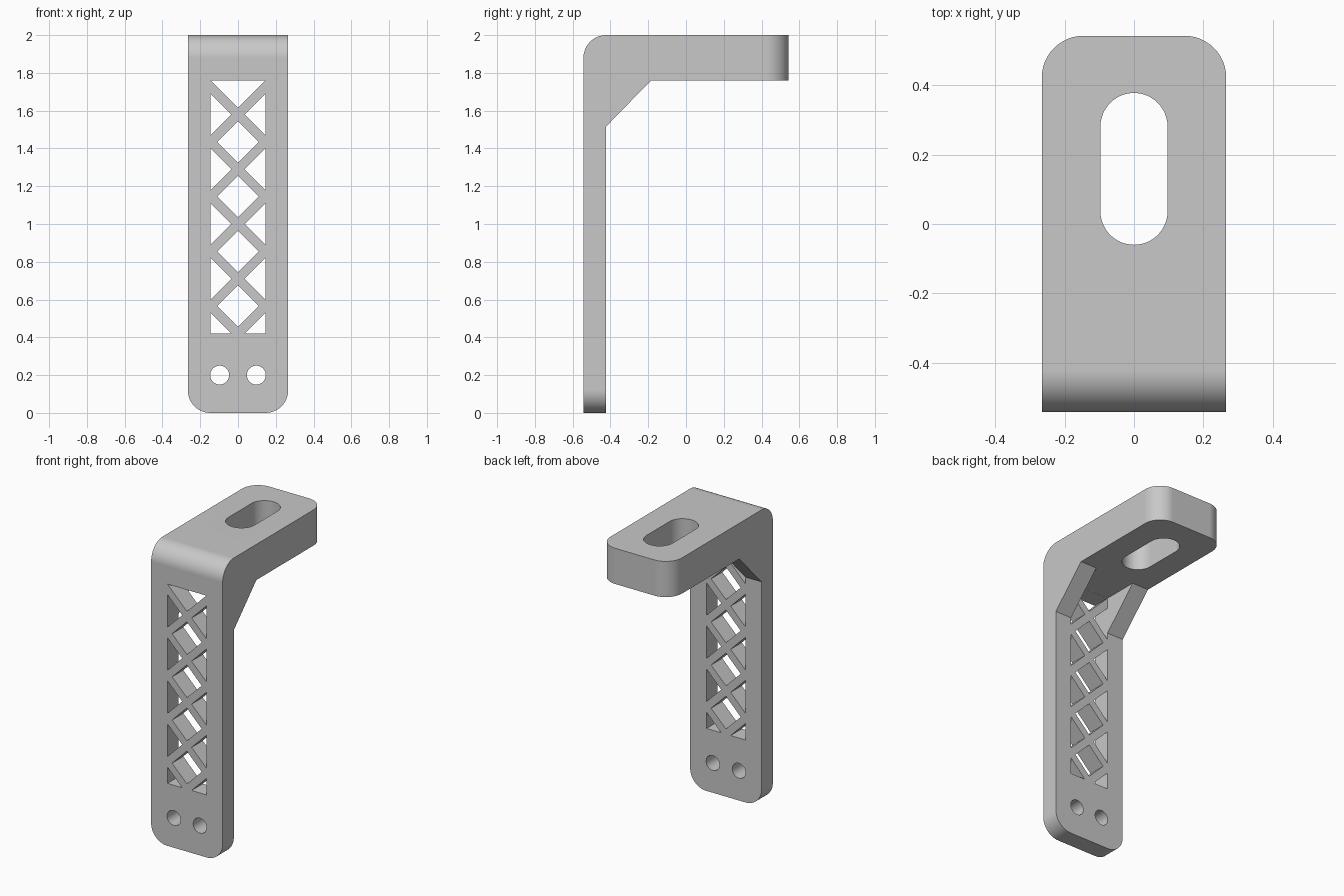
import bpy, bmesh, math
from mathutils import Vector

cube = bpy.data.objects.get("Cube")
if cube:
    bpy.data.objects.remove(cube, do_unlink=True)

HALF, RIB = 0.266, 0.145            # half width, inner side of the ribs
FRONT, BACK, END = -0.543, -0.424, 0.543
TOP, UNDER = 2.0, 1.76
ROUND = 0.12

grey = bpy.data.materials.new("light grey")
grey.use_nodes = True
grey.diffuse_color = (0.58, 0.58, 0.58, 1)
grey.node_tree.nodes["Principled BSDF"].inputs["Base Color"].default_value = grey.diffuse_color


def make_object(name, bm):
    bmesh.ops.recalc_face_normals(bm, faces=bm.faces[:])
    mesh = bpy.data.meshes.new(name)
    bm.to_mesh(mesh)
    bm.free()
    mesh.materials.append(grey)
    obj = bpy.data.objects.new(name, mesh)
    bpy.context.collection.objects.link(obj)
    return obj


# Bracket: an L profile swept across, with a sloping rib along each side
profile = {
    "foot_front": (FRONT, 0), "top_front": (FRONT, TOP), "top_end": (END, TOP),
    "under_end": (END, UNDER), "rib_top": (-0.185, UNDER), "corner": (BACK, UNDER),
    "rib_foot": (BACK, 1.515), "foot_back": (BACK, 0),
}
ribbed = [k for k in profile if k != "corner"]
bm = bmesh.new()
rings = []
for x in (-HALF, -RIB, RIB, HALF):
    names = profile if abs(x) == RIB else ribbed
    rings.append({k: bm.verts.new((x, *profile[k])) for k in names})
for i, names in enumerate((ribbed, list(profile), ribbed)):
    a, b = rings[i], rings[i + 1]
    for p, q in zip(names, names[1:] + names[:1]):
        bm.faces.new((a[p], a[q], b[q], b[p]))
for ring in (rings[0], rings[3]):
    bm.faces.new([ring[k] for k in ribbed])
for ring in rings[1:3]:
    bm.faces.new([ring[k] for k in ("rib_top", "corner", "rib_foot")])
bmesh.ops.recalc_face_normals(bm, faces=bm.faces[:])
bmesh.ops.dissolve_limit(bm, angle_limit=0.001, verts=bm.verts[:], edges=bm.edges[:])


# Rounded bend, arm tip corners and foot corners
def is_rounded(edge):
    u, v = (w.co for w in edge.verts)
    mid, d = (u + v) / 2, (v - u).normalized()
    bend = abs(d.x) > 0.9 and mid.y < FRONT + 0.01 and mid.z > TOP - 0.01
    tip = abs(d.z) > 0.9 and mid.y > END - 0.01
    foot = abs(d.y) > 0.9 and mid.z < 0.01
    return bend or tip or foot


bmesh.ops.bevel(bm, geom=[e for e in bm.edges if is_rounded(e)], offset=ROUND,
                segments=12, profile=0.5, affect='EDGES')
bracket = make_object("bracket", bm)

# Cutters for the lattice openings, screw holes and slot
cut = bmesh.new()


def prism(points, start, sweep):
    """Sweep a flat outline, given as 3D points moved by start, along sweep."""
    face = cut.faces.new([cut.verts.new(Vector(p) + Vector(start)) for p in points])
    moved = bmesh.ops.extrude_face_region(cut, geom=[face], use_keep_orig=True)["geom"]
    bmesh.ops.translate(cut, vec=sweep,
                        verts=[g for g in moved if isinstance(g, bmesh.types.BMVert)])


def wall_cut(points):
    prism([(x, 0, z) for x, z in points], (0, -0.7, 0), (0, 0.4, 0))


edge, bar, pitch, low = 0.1445, 0.035, 0.29, 0.42
arm = RIB - bar
for i in range(5):
    z = low + i * pitch                 # height of each bar crossing
    if i < 4:
        c = z + pitch / 2               # diamond between crossings
        wall_cut([(0, c - arm), (arm, c), (0, c + arm), (-arm, c)])
    for s in (-1, 1):
        foot = [(s * edge, z), (s * bar, z)] if i == 0 else \
            [(s * edge, z - edge + bar), (s * bar, z)]
        wall_cut(foot + [(s * edge, z + edge - bar)])
wall_cut([(0, z + bar), (edge, UNDER - 0.0005), (-edge, UNDER - 0.0005)])

turn = [2 * math.pi * k / 48 for k in range(48)]
for s in (-1, 1):
    wall_cut([(s * 0.097 + 0.05 * math.cos(t), 0.2 + 0.05 * math.sin(t)) for t in turn])

r, slot_mid, slot_half = 0.097, 0.159, 0.122
half_turn = [math.pi * k / 24 for k in range(25)]
outline = [(r * math.cos(t), slot_mid + slot_half + r * math.sin(t), 0) for t in half_turn]
outline += [(-r * math.cos(t), slot_mid - slot_half - r * math.sin(t), 0) for t in half_turn]
prism(outline, (0, 0, 1.6), (0, 0, 0.6))
cutter = make_object("opening_cutter", cut)
cutter.hide_render = True

# Cut the openings, then smooth the round surfaces
bpy.ops.object.select_all(action='DESELECT')
bpy.context.view_layer.objects.active = bracket
bracket.select_set(True)
mod = bracket.modifiers.new("openings", 'BOOLEAN')
mod.operation, mod.solver, mod.object = 'DIFFERENCE', 'EXACT', cutter
bpy.ops.object.modifier_apply(modifier=mod.name)
bpy.data.objects.remove(cutter, do_unlink=True)
bpy.ops.object.shade_smooth_by_angle(angle=math.radians(25))
normals = bracket.modifiers.new("even_normals", 'WEIGHTED_NORMAL')
normals.keep_sharp = True
